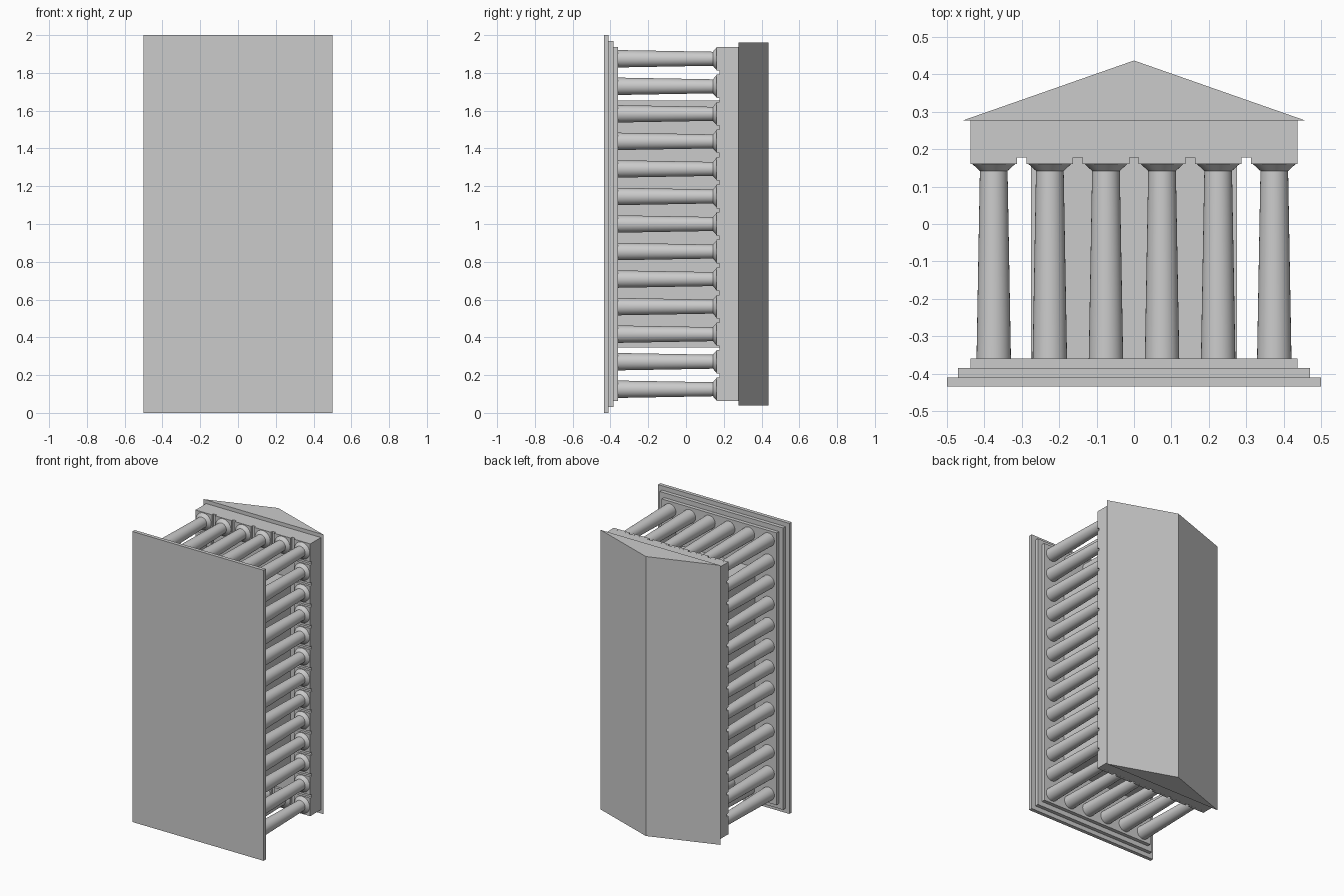
import bpy, bmesh, math
from mathutils import Matrix

cube = bpy.data.objects.get("Cube")
if cube:
    bpy.data.objects.remove(cube, do_unlink=True)

stone = bpy.data.materials.new("grey stone")
stone.use_nodes = True
COLOUR = (0.6, 0.6, 0.6, 1)
stone.diffuse_color = COLOUR
stone.node_tree.nodes["Principled BSDF"].inputs["Base Color"].default_value = COLOUR

MID = 1.0  # middle of the building's length, which runs along z


def add_object(name, bm):
    bmesh.ops.recalc_face_normals(bm, faces=bm.faces)
    mesh = bpy.data.meshes.new(name)
    bm.to_mesh(mesh)
    bm.free()
    mesh.materials.append(stone)
    obj = bpy.data.objects.new(name, mesh)
    bpy.context.collection.objects.link(obj)
    return obj


def add_box(bm, half_x, y0, y1, half_z, x=0, z=MID):
    size = Matrix.Diagonal((2 * half_x, y1 - y0, 2 * half_z, 1))
    bmesh.ops.create_cube(bm, size=1, matrix=Matrix.Translation((x, (y0 + y1) / 2, z)) @ size)


def block(name, half_x, y0, y1, half_z):
    bm = bmesh.new()
    add_box(bm, half_x, y0, y1, half_z)
    return add_object(name, bm)


# Stepped platform, inner hall and beam above the columns
block("lower_step", 0.5, -0.435, -0.41, 1.0)
block("middle_step", 0.47, -0.41, -0.385, 0.97)
block("upper_step", 0.437, -0.385, -0.36, 0.937)
block("inner_hall", 0.275, -0.36, 0.178, 0.655)
block("entablature", 0.437, 0.178, 0.278, 0.937)

# Gabled roof: a triangle extruded along the length
bm = bmesh.new()
gable = [bm.verts.new((x, y, MID - 0.962)) for x, y in ((-0.457, 0.277), (0.457, 0.277), (0, 0.437))]
face = bm.faces.new(gable)
ext = bmesh.ops.extrude_face_region(bm, geom=[face], use_keep_orig=True)
top = [v for v in ext["geom"] if isinstance(v, bmesh.types.BMVert)]
bmesh.ops.translate(bm, verts=top, vec=(0, 0, 1.924))
add_object("roof", bm)

# One column: tapered shaft, flared capital and square slab, shared by all copies
bm = bmesh.new()
SIDES = 32
rings = []
for radius, y in ((0.046, -0.36), (0.037, 0.142), (0.058, 0.161)):
    angles = [2 * math.pi * i / SIDES for i in range(SIDES)]
    rings.append([bm.verts.new((radius * math.cos(a), y, radius * math.sin(a))) for a in angles])
for low, high in zip(rings, rings[1:]):
    for i in range(SIDES):
        j = (i + 1) % SIDES
        bm.faces.new((low[i], low[j], high[j], high[i]))
bm.faces.new(rings[0])
bm.faces.new(rings[-1])
add_box(bm, 0.0625, 0.161, 0.178, 0.0625, z=0)
column = add_object("column", bm)
bpy.context.view_layer.objects.active = column
column.select_set(True)
bpy.ops.object.shade_smooth_by_angle(angle=math.radians(30))

# Ring of columns around the hall, six wide and thirteen long
COLS, ROWS = 6, 13
places = [(c, r) for c in range(COLS) for r in range(ROWS)
          if c in (0, COLS - 1) or r in (0, ROWS - 1)]
for n, (c, r) in enumerate(places):
    obj = column
    if n:
        obj = column.copy()
        bpy.context.collection.objects.link(obj)
    obj.location = (-0.375 + 0.15 * c, 0, MID + 0.1458 * (r - (ROWS - 1) / 2))
